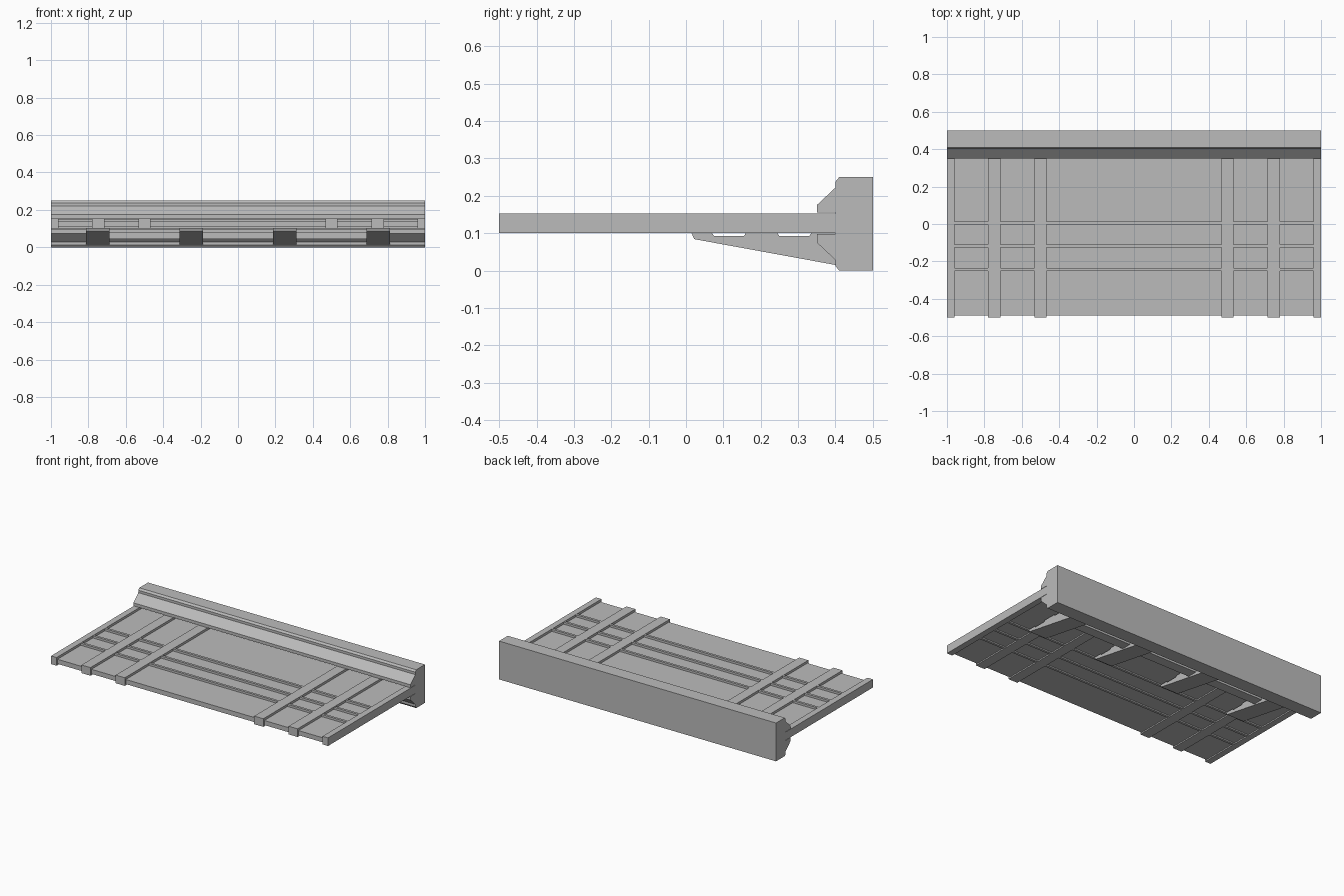
import bpy
import bmesh

default = bpy.data.objects.get("Cube")
if default:
    bpy.data.objects.remove(default, do_unlink=True)

# One plain grey for everything
grey = bpy.data.materials.new("plain grey")
grey.use_nodes = True
colour = (0.5, 0.5, 0.5, 1)
grey.diffuse_color = colour
grey.node_tree.nodes["Principled BSDF"].inputs["Base Color"].default_value = colour


def extrude_x(name, profile, x0, x1):
    """Extrude a closed (y, z) profile from x0 to x1."""
    bm = bmesh.new()
    face = bm.faces.new([bm.verts.new((x0, y, z)) for y, z in profile])
    new = bmesh.ops.extrude_face_region(bm, geom=[face])["geom"]
    verts = [v for v in new if isinstance(v, bmesh.types.BMVert)]
    bmesh.ops.translate(bm, verts=verts, vec=(x1 - x0, 0, 0))
    bmesh.ops.recalc_face_normals(bm, faces=bm.faces)
    mesh = bpy.data.meshes.new(name)
    bm.to_mesh(mesh)
    bm.free()
    mesh.materials.append(grey)
    obj = bpy.data.objects.new(name, mesh)
    bpy.context.collection.objects.link(obj)
    return obj


def box(name, x0, x1, y0, y1, z0, z1):
    return extrude_x(name, [(y0, z0), (y1, z0), (y1, z1), (y0, z1)], x0, x1)


# Back beam with a moulding above and below the deck
mid = 0.125
upper = [(0.40, 0.155), (0.35, 0.155), (0.35, 0.175), (0.40, 0.222),
         (0.40, 0.238), (0.41, 0.25), (0.50, 0.25)]
lower = [(y, 2 * mid - z) for y, z in reversed(upper)]
lower[-3:] = [(0.35, 0.075), (0.35, 0.098), (0.40, 0.098)]
extrude_x("back_beam", upper + lower, -1, 1)

# Thin deck panel set between the frame faces
box("deck_panel", -0.98, 0.98, -0.49, 0.405, 0.108, 0.138)

# Long frame bars running front to back, mirrored left and right
for label, inner, outer in (("end", 0.96, 1.0), ("outer", 0.715, 0.78), ("inner", 0.467, 0.533)):
    for side, sign in (("left", 1), ("right", -1)):
        x0, x1 = sorted((sign * inner, sign * outer))
        box(f"{label}_bar_{side}", x0, x1, -0.5, 0.405, 0.10, 0.153)

# Narrow cross battens
for i, y in enumerate((0.005, -0.118, -0.243)):
    box(f"cross_batten_{i + 1}", -0.97, 0.97, y - 0.008, y + 0.008, 0.10, 0.152)

# Wedge brackets below, with two shallow notches along the top
bracket = [(0.015, 0.10)]
for y in (0.115, 0.29):
    bracket += [(y - 0.045, 0.10), (y - 0.04, 0.092), (y + 0.04, 0.092), (y + 0.045, 0.10)]
bracket += [(0.405, 0.10), (0.405, 0.014), (0.022, 0.084)]
for i in range(4):
    x = -0.75 + 0.5 * i
    extrude_x(f"bracket_{i + 1}", bracket, x - 0.062, x + 0.062)

# Rail joining the brackets
box("bracket_rail", -0.70, 0.70, 0.27, 0.335, 0.045, 0.078)
